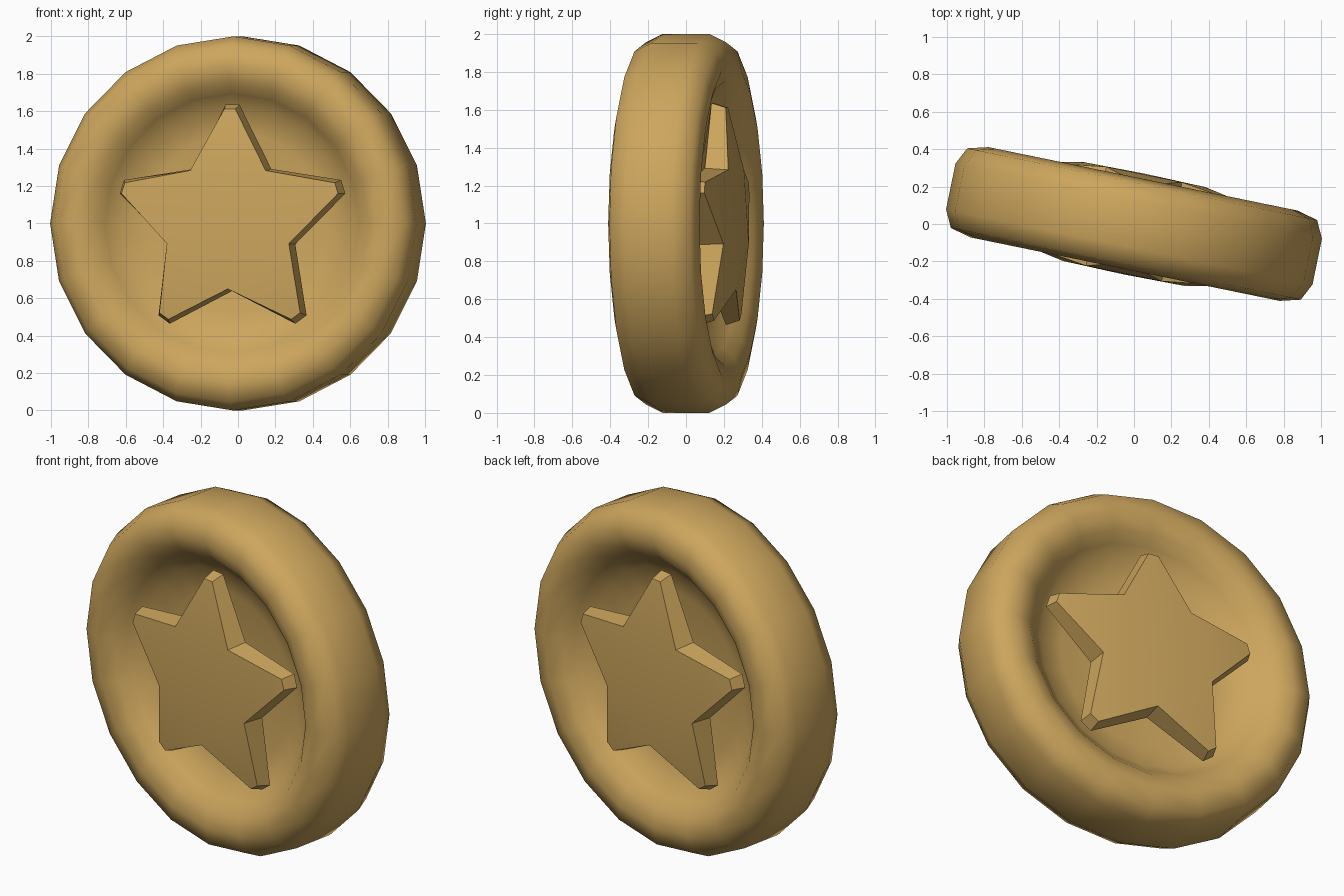
import bpy, bmesh, math
from mathutils import Matrix

if "Cube" in bpy.data.objects:
    bpy.data.objects.remove(bpy.data.objects["Cube"])

SIDES = 20
PLACE = Matrix.Translation((0, 0, 1)) @ Matrix.Rotation(math.radians(-11.6), 4, 'Z')

gold = bpy.data.materials.new("gold")
gold.diffuse_color = (0.61, 0.38, 0.11, 1)
gold.use_nodes = True
gold.node_tree.nodes["Principled BSDF"].inputs["Base Color"].default_value = gold.diffuse_color


def finish(name, bm, angle):
    bmesh.ops.remove_doubles(bm, verts=bm.verts, dist=1e-5)
    bmesh.ops.recalc_face_normals(bm, faces=bm.faces)
    bm.transform(PLACE)
    me = bpy.data.meshes.new(name)
    bm.to_mesh(me)
    bm.free()
    me.materials.append(gold)
    ob = bpy.data.objects.new(name, me)
    bpy.context.collection.objects.link(ob)
    bpy.ops.object.select_all(action='DESELECT')
    ob.select_set(True)
    bpy.context.view_layer.objects.active = ob
    bpy.ops.object.shade_smooth_by_angle(angle=math.radians(angle))
    return ob


def lathe(name, profile, closed, angle):
    """Spin (radius, depth) points about the local y axis."""
    bm = bmesh.new()
    vs = [bm.verts.new((r, d, 0)) for r, d in profile]
    pairs = list(zip(vs, vs[1:])) + ([(vs[-1], vs[0])] if closed else [])
    edges = [bm.edges.new(p) for p in pairs]
    bmesh.ops.spin(bm, geom=vs + edges, cent=(0, 0, 0), axis=(0, 1, 0),
                   angle=math.tau, steps=SIDES, use_merge=False)
    return finish(name, bm, angle)


# rounded outer rim, open towards the inside where the dish joins
half = [(0.69, 0.15), (0.75, 0.21), (0.845, 0.246), (0.955, 0.217), (1.0, 0.125)]
lathe("rim", half + [(r, -d) for r, d in reversed(half)], False, 60)

# recessed dish on both sides
dish = [(0.69, 0.15), (0.62, 0.085), (0.48, 0.05), (0, 0.04)]
lathe("dish", dish + [(r, -d) for r, d in reversed(dish)], False, 60)


def star_outline(tip, notch, width):
    """Blunt five-point star as (x, z, is_tip)."""
    pts = []
    for i in range(5):
        a = math.pi / 2 + i * math.tau / 5
        c, s = math.cos(a), math.sin(a)
        for w in (-width, width):
            pts.append((tip * c - w * s, tip * s + w * c, True))
        b = a + math.pi / 5
        pts.append((notch * math.cos(b), notch * math.sin(b), False))
    return pts


# domed star on each face
for side, name in ((-1, "front_star"), (1, "back_star")):
    bm = bmesh.new()
    top = [bm.verts.new((x, side * (0.22 if t else 0.27), z))
           for x, z, t in star_outline(0.612, 0.35, 0.03)]
    low = [bm.verts.new((x, side * 0.145, z))
           for x, z, t in star_outline(0.635, 0.36, 0.038)]
    crown = bm.verts.new((0, side * 0.275, 0))
    root = bm.verts.new((0, side * 0.03, 0))
    n = len(top)
    for i in range(0, n, 3):
        left, a, b, right = (i - 1) % n, i, i + 1, i + 2
        bm.faces.new((top[left], top[a], top[b], top[right]))
        bm.faces.new((top[left], top[right], crown))
    for i in range(n):
        j = (i + 1) % n
        bm.faces.new((top[i], low[i], low[j], top[j]))
        bm.faces.new((low[i], root, low[j]))
    finish(name, bm, 40)
